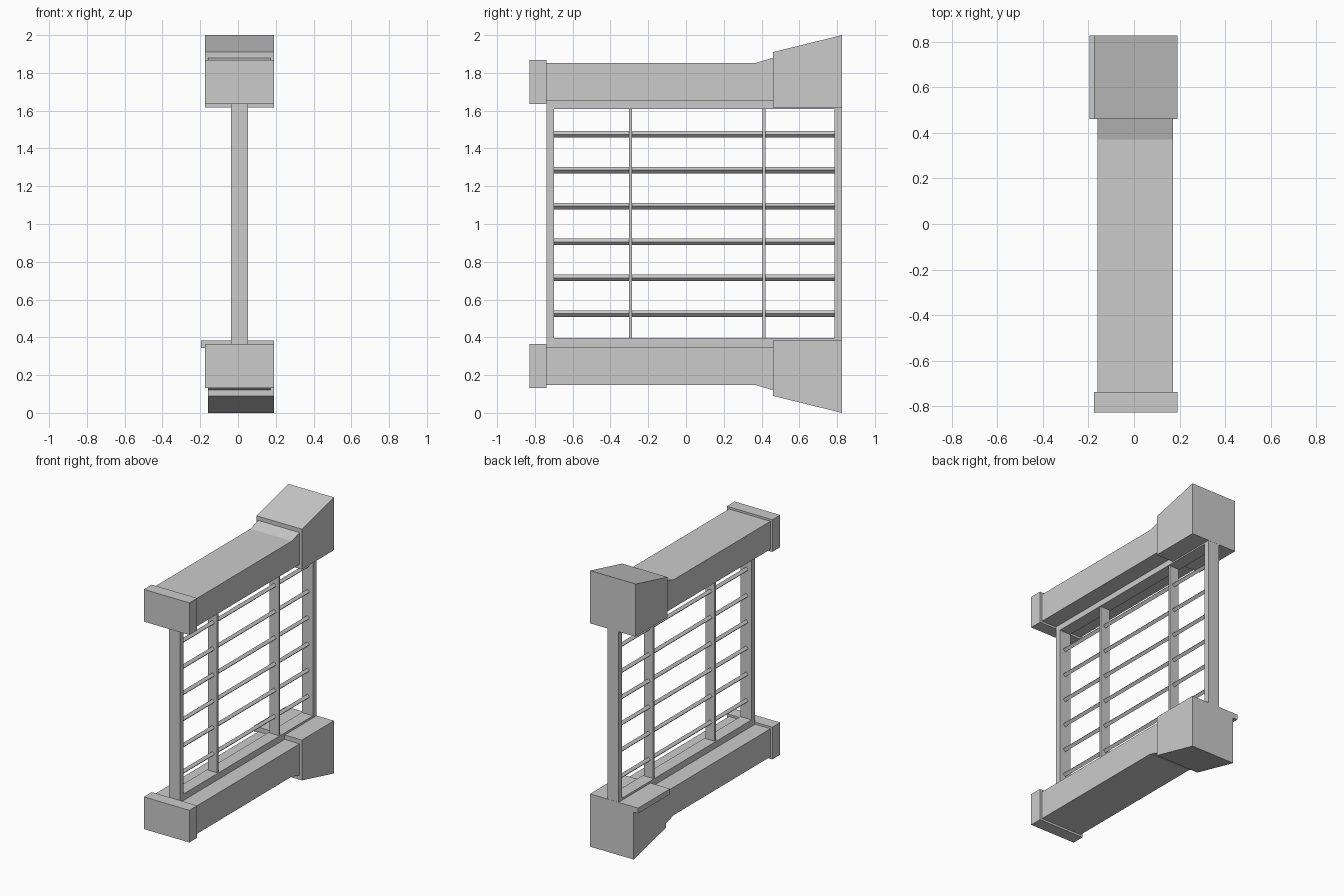
import bpy
import math

if "Cube" in bpy.data.objects:
    bpy.data.objects.remove(bpy.data.objects["Cube"])


def mesh_object(name, verts, faces):
    mesh = bpy.data.meshes.new(name)
    mesh.from_pydata(verts, [], faces)
    obj = bpy.data.objects.new(name, mesh)
    bpy.context.collection.objects.link(obj)
    return obj


def extrude_x(name, profile, x0, x1):
    """Extrude a counter-clockwise (y, z) profile from x0 to x1."""
    n = len(profile)
    area = sum(profile[i][0] * profile[(i + 1) % n][1] - profile[(i + 1) % n][0] * profile[i][1]
               for i in range(n))
    if area < 0:
        profile = profile[::-1]
    verts = [(x, y, z) for x in (x0, x1) for y, z in profile]
    faces = [tuple(reversed(range(n))), tuple(range(n, 2 * n))]
    faces += [(i, (i + 1) % n, n + (i + 1) % n, n + i) for i in range(n)]
    return mesh_object(name, verts, faces)


def box(name, x, y, z):
    return extrude_x(name, [(y[0], z[0]), (y[1], z[0]), (y[1], z[1]), (y[0], z[1])], *x)


def flip(profile):
    return [(y, 2 - z) for y, z in profile]


# Heavy beams, end caps and flared blocks; the lower set mirrors the upper
beam = [(-0.745, 1.65), (0.47, 1.65), (0.47, 1.883), (0.46, 1.88), (0.37, 1.853), (-0.745, 1.853)]
cap = [(-0.828, 1.635), (-0.738, 1.635), (-0.738, 1.868), (-0.828, 1.868)]
block = [(0.46, 1.618), (0.827, 1.618), (0.827, 2.0), (0.46, 1.91)]
for side, shape, left in (("upper", lambda p: p, -0.175), ("lower", flip, -0.16)):
    extrude_x(side + "_beam", shape(beam), -0.16, 0.172)
    extrude_x(side + "_end_cap", shape(cap), -0.175, 0.19)
    extrude_x(side + "_flared_block", shape(block), left, 0.19)

# Thin ledge on one side of the lower block
box("lower_ledge", (-0.195, -0.155), (0.46, 0.827), (0.343, 0.382))

# Frame rails and end posts
fx = (-0.038, 0.052)
box("upper_rail", fx, (-0.738, 0.826), (1.608, 1.655))
box("lower_rail", fx, (-0.738, 0.826), (0.345, 0.397))
box("front_post", fx, (-0.738, -0.698), (0.397, 1.608))
box("back_post", fx, (0.785, 0.826), (0.397, 1.608))

# Thin upright dividers
for i, y in enumerate((-0.294, 0.412)):
    box(f"divider_{i + 1}", (-0.03, 0.044), (y - 0.008, y + 0.008), (0.39, 1.615))

# Diamond-section horizontal bars
r = 0.017
for i in range(6):
    z = 0.525 + 0.19 * i
    section = [(0.007 + r * math.cos(a * math.pi / 2), z + r * math.sin(a * math.pi / 2)) for a in range(4)]
    verts = [(x, y, h) for y in (-0.70, 0.787) for x, h in section]
    faces = [(0, 1, 2, 3), (7, 6, 5, 4)]
    faces += [(k, k + 4, (k + 1) % 4 + 4, (k + 1) % 4) for k in range(4)]
    mesh_object(f"bar_{i + 1}", verts, faces)
